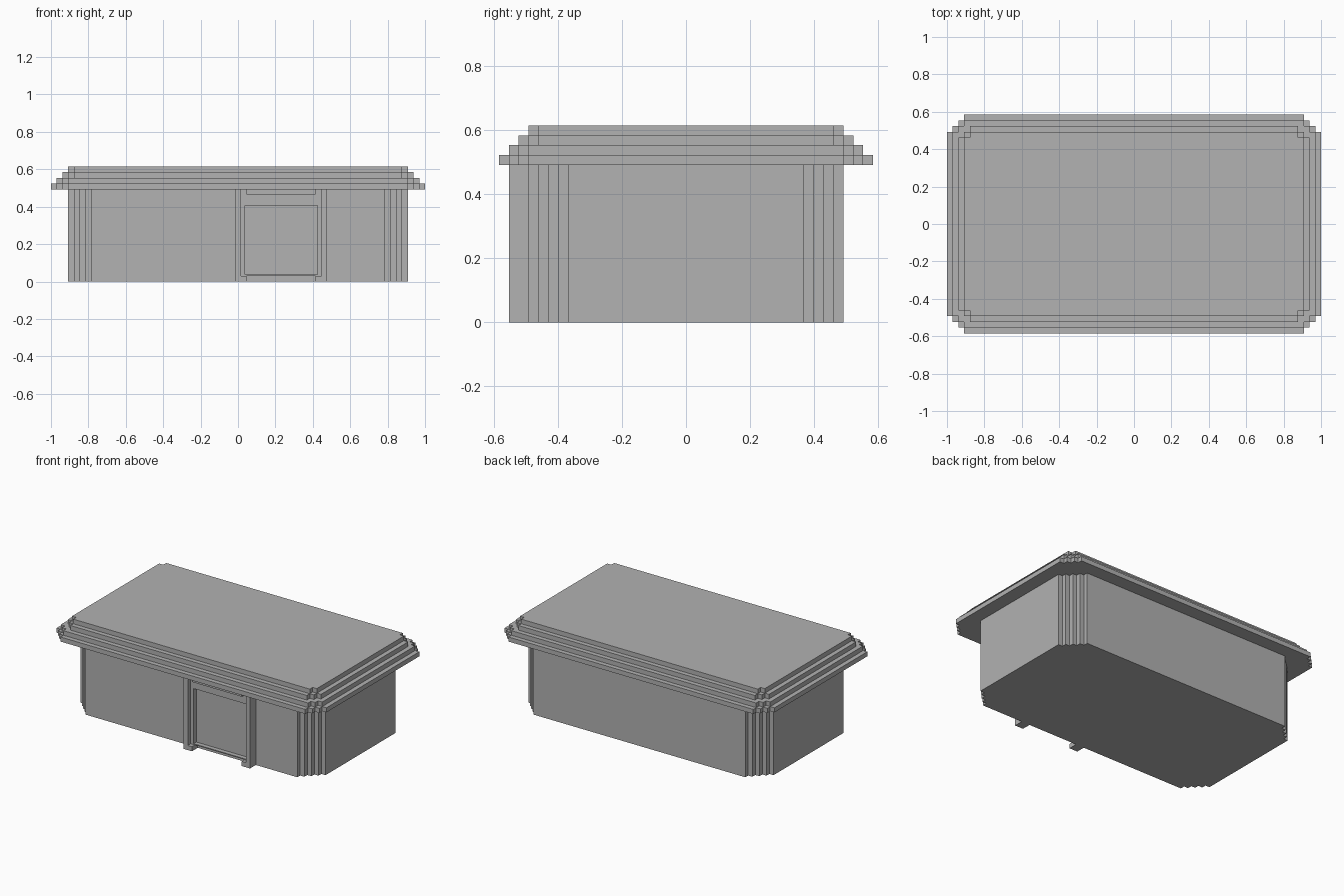
import bpy, bmesh
from mathutils import Vector

cube = bpy.data.objects.get("Cube")
if cube:
    bpy.data.objects.remove(cube, do_unlink=True)

U = 2 / 65  # one block of the stepped grid

stone = bpy.data.materials.new("plain_grey")
stone.use_nodes = True
GREY = (0.445, 0.445, 0.445, 1)
stone.diffuse_color = GREY
stone.node_tree.nodes["Principled BSDF"].inputs["Base Color"].default_value = GREY


def finish(name, bm):
    """Turn a block-unit bmesh into an object."""
    bmesh.ops.scale(bm, vec=(U, U, U), verts=bm.verts)
    bmesh.ops.recalc_face_normals(bm, faces=bm.faces)
    mesh = bpy.data.meshes.new(name)
    bm.to_mesh(mesh)
    bm.free()
    mesh.materials.append(stone)
    obj = bpy.data.objects.new(name, mesh)
    bpy.context.collection.objects.link(obj)
    return obj


def prism(points, offset):
    """Extrude a closed outline along an offset."""
    bm = bmesh.new()
    face = bm.faces.new([bm.verts.new(p) for p in points])
    result = bmesh.ops.extrude_face_region(bm, geom=[face], use_keep_orig=True)
    moved = [v for v in result["geom"] if isinstance(v, bmesh.types.BMVert)]
    bmesh.ops.translate(bm, vec=Vector(offset), verts=moved)
    return bm


def stepped_slab(name, hx, hy, steps, z, height):
    """Rectangle with staircase corners, raised to a height."""
    quarter = []
    for k in range(steps + 1):
        quarter.append((hx - k, hy - steps + k))
        if k < steps:
            quarter.append((hx - k - 1, hy - steps + k))
    outline = []
    for sx, sy in ((1, 1), (-1, 1), (-1, -1), (1, -1)):
        part = [(sx * x, sy * y, z) for x, y in quarter]
        outline += part if sx * sy > 0 else part[::-1]
    finish(name, prism(outline, (0, 0, height)))


# Building body and four receding roof tiers
stepped_slab("walls", 29.5, 16, 4, 0, 16)
for i, steps in enumerate((3, 2, 2, 1)):
    stepped_slab(f"roof_tier_{i + 1}", 32.5 - i, 19 - i, steps, 16 + i, 1)

# Door posts with a foot turned inwards, mirrored about the doorway
DOOR_X = 7.5
post = [(8, 0), (6, 0), (6, 1), (7, 1), (7, 16), (8, 16)]
for side, name in ((-1, "right_door_post"), (1, "left_door_post")):
    finish(name, prism([(DOOR_X + side * x, -18, z) for x, z in post], (0, 2, 0)))

# Door surround with a recessed door panel
frame = [(-7, 1), (7, 1), (7, 16), (-7, 16)]
bm = prism([(DOOR_X + x, -17, z) for x, z in frame], (0, 1, 0))
bm.faces.ensure_lookup_table()
front = min(bm.faces, key=lambda f: f.calc_center_median().y)
bmesh.ops.inset_individual(bm, faces=[front], thickness=1)
for v in front.verts:
    v.co.z = 13.2 if v.co.z > 8 else 1.2
panel = bmesh.ops.extrude_discrete_faces(bm, faces=[front])["faces"][0]
bmesh.ops.translate(bm, vec=(0, 0.95, 0), verts=panel.verts)
finish("door_surround", bm)

# Lintel under the eaves
lintel = [(-6, 15.1), (6, 15.1), (6, 16), (-6, 16)]
finish("door_lintel", prism([(DOOR_X + x, -18, z) for x, z in lintel], (0, 1, 0)))
